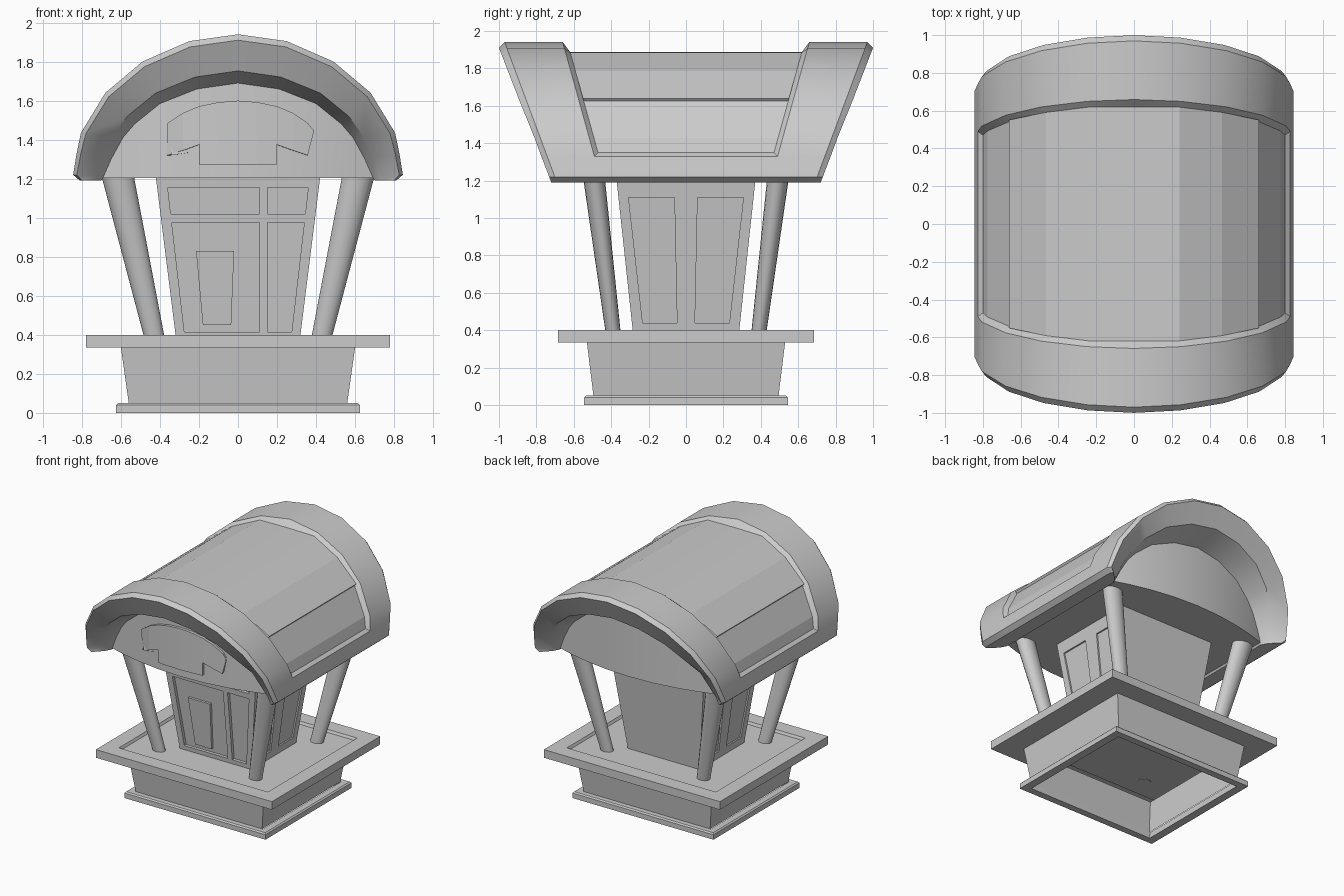
import bpy, bmesh, math
from mathutils import Vector

if "Cube" in bpy.data.objects:
    bpy.data.objects.remove(bpy.data.objects["Cube"])


def make(name, polys, smooth=None):
    """Mesh object from coordinate polygons, welded, optionally smooth."""
    bm = bmesh.new()
    for p in polys:
        bm.faces.new([bm.verts.new(c) for c in p])
    bmesh.ops.remove_doubles(bm, verts=bm.verts, dist=0.0005)
    bmesh.ops.dissolve_degenerate(bm, edges=bm.edges, dist=0.0001)
    bmesh.ops.recalc_face_normals(bm, faces=bm.faces)
    me = bpy.data.meshes.new(name)
    bm.to_mesh(me)
    bm.free()
    ob = bpy.data.objects.new(name, me)
    bpy.context.collection.objects.link(ob)
    if smooth:
        bpy.ops.object.select_all(action='DESELECT')
        ob.select_set(True)
        bpy.context.view_layer.objects.active = ob
        bpy.ops.object.shade_smooth_by_angle(angle=math.radians(smooth))
    return ob


def strip(a, b, closed=False):
    n = len(a)
    return [[a[i], a[(i + 1) % n], b[(i + 1) % n], b[i]] for i in range(n if closed else n - 1)]


def loft(rings, closed=True):
    return [q for a, b in zip(rings, rings[1:]) for q in strip(a, b, closed)]


def rect(hx, hy, z):
    return [(-hx, -hy, z), (hx, -hy, z), (hx, hy, z), (-hx, hy, z)]


# pedestal: hollow, open underneath
make("foot_trim", loft([rect(*r) for r in (
    (.565, .495, .05), (.56, .49, 0), (.625, .545, 0), (.625, .545, .04), (.615, .535, .05), (.565, .495, .05))]))
make("base_wall", loft([rect(.56, .495, .05), rect(.60, .53, .335)]))
slab = [rect(*r) for r in (
    (.60, .53, .335), (.78, .685, .335), (.78, .685, .40), (.66, .565, .40), (.65, .555, .38))]
make("floor_slab", loft(slab) + [slab[-1]])

# tapered cabin with recessed panes
def half_y(z):
    return .285 + .1075 * (z - .4)


def half_x(z):
    return .32 + .125 * (z - .4)


def front(u, z, d):
    return (u, -half_y(z) + d, z)


def side(s):
    return lambda u, z, d: (s * (half_x(z) - d), u, z)


def prism(face, corners, d0, d1):
    a = [face(u, z, d0) for u, z in corners]
    b = [face(u, z, d1) for u, z in corners]
    return [a, b] + strip(a, b, True)


cab = [rect(half_x(z), half_y(z), z) for z in (.38, 1.205)]
cabin = make("cabin", loft(cab) + cab)


def door_x(z):
    return .275 + .115 * (z - .415)


cuts = []
for z0, z1 in ((.415, .975), (1.02, 1.155)):
    cuts += prism(front, [(-door_x(z0), z0), (.11, z0), (.11, z1), (-door_x(z1), z1)], -.05, .025)
    cuts += prism(front, [(.15, z0), (door_x(z0), z0), (door_x(z1), z1), (.15, z1)], -.05, .025)
for s in (-1, 1):
    for t in (-1, 1):
        cuts += prism(side(s), [(t * .048, .44), (t * .232, .44), (t * .307, 1.11), (t * .062, 1.11)], -.05, .012)
cutter = make("pane_cutter", cuts)
cutter.hide_render = True
mod = cabin.modifiers.new("panes", 'BOOLEAN')
mod.object = cutter
mod.solver = 'EXACT'
bpy.context.view_layer.objects.active = cabin
bpy.ops.object.select_all(action='DESELECT')
cabin.select_set(True)
bpy.ops.object.modifier_apply(modifier="panes")
bpy.data.objects.remove(cutter)
make("notice_plate", prism(front, [(-.18, .45), (-.035, .45), (-.02, .83), (-.215, .83)], .005, .03))

# leaning tapered columns
for sx, nx in ((-1, "left"), (1, "right")):
    for sy, ny in ((-1, "front"), (1, "back")):
        rings = []
        for cx, cy, rx, ry, z in ((.426, .388, .052, .040, .375), (.617, .492, .083, .058, 1.215)):
            rings.append([(sx * cx + rx * math.cos(a), sy * cy + ry * math.sin(a), z)
                          for a in [k * math.tau / 16 for k in range(16)]])
        make(f"{ny}_{nx}_column", loft(rings) + rings, 40)

# roof profiles (right half, bottom to apex)
OUT = [(.81, 1.19), (.845, 1.22), (.827, 1.33), (.805, 1.435), (.68, 1.64), (.49, 1.80), (.25, 1.905), (0, 1.94)]
INN = [(.70, 1.19), (.69, 1.21), (.65, 1.30), (.59, 1.41), (.53, 1.48), (.40, 1.585), (.21, 1.66), (0, 1.69)]
REC = [(.80, 1.35), (.775, 1.43), (.65, 1.625), (.465, 1.785), (.24, 1.885), (0, 1.888)]
CEIL = 1.205


def full(half):
    return half + [(-x, y, z) for x, y, z in half[-2::-1]]


def lip_y(z):
    return .69 + .373 * (z - 1.19)


def band_y(z):
    return .49 + .277 * (z - 1.33)


def gable_y(x):
    return .60 + .12 * (1 - (x / .7) ** 2)


def blend(t, dy):
    return [(a[0] + (b[0] - a[0]) * t, lip_y(a[1]) + dy, a[1] + (b[1] - a[1]) * t) for a, b in zip(OUT, INN)]


def flip(ring):
    return [(x, -y, z) for x, y, z in ring]


gable_low = full([(x, gable_y(x), min(z, CEIL)) for x, z in INN])
gable_top = full([(x, gable_y(x), z) for x, z in INN])
roll = full(blend(.75, -.04))
lip = full(blend(.12, .03))
edge = full(blend(0, 0))
band = full([(x, band_y(z), z) for x, z in OUT])
recess = full([(x, band_y(z) - .025, z) for x, z in REC])

# roof shell: rolled eaves, arched bands, side skirts and flat ceiling
shell = []
for f in (lambda r: r, flip):
    shell += loft([f(r) for r in (gable_top, roll, lip, edge, band)], False)
    shell += strip(f(band)[2:-2], f(recess))
shell += strip(band[:3], flip(band)[:3]) + strip(band[-3:], flip(band)[-3:])
for k in (0, -1):
    under = [r[k] for r in (gable_low, roll, lip, edge)]
    shell.append(under + flip(under)[::-1])
    shell.append([band[2 if k == 0 else -3], recess[k], flip(recess)[k], flip(band)[2 if k == 0 else -3]])
make("roof_shell", shell, 35)
make("ceiling", strip(gable_low, flip(gable_low)))
make("back_gable", strip(gable_low, gable_top), 35)
make("front_gable", strip(flip(gable_low), flip(gable_top)), 35)

# recessed roof panels with an overlapping lower edge
panels = strip(recess, flip(recess))
for s in (-1, 1):
    lap = [(s * x, band_y(z) - .025, z) for x, z in ((.465, 1.786), (.662, 1.64), (.65, 1.625))]
    panels += strip(lap, flip(lap))
make("roof_panels", panels)

# handset-shaped plate following the front gable
plate = [(0, 1.6, 1.27), (.1, 1.592, 1.27), (.195, 1.572, 1.27), (.197, 1.572, 1.375),
         (.28, 1.537, 1.345), (.355, 1.485, 1.32), (.38, 1.45, 1.43)]
tops = full([(x, -gable_y(x) - .006, a) for x, a, b in plate])
lows = full([(x, -gable_y(x) - .006, b) for x, a, b in plate])
sign = make("handset_plate", strip(tops, lows))
sol = sign.modifiers.new("thickness", 'SOLIDIFY')
sol.thickness = .03
sol.offset = 0
